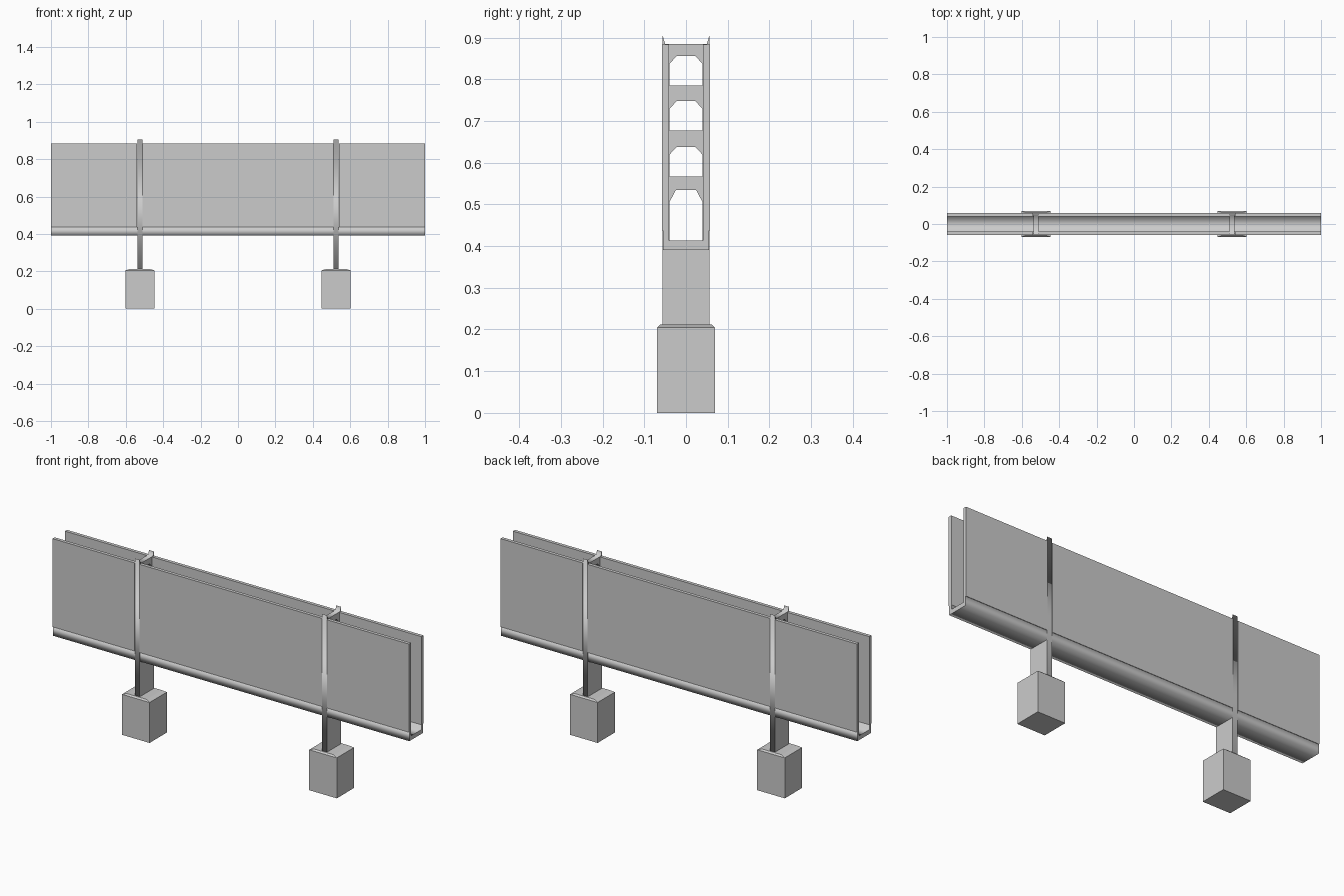
import bpy, bmesh, math

if "Cube" in bpy.data.objects:
    bpy.data.objects.remove(bpy.data.objects["Cube"])

POST_X = 0.525
POST_HALF = 0.0135
PANEL_IN, PANEL_OUT = 0.041, 0.058


def box(name, x0, x1, y0, y1, z0, z1):
    bm = bmesh.new()
    bmesh.ops.create_cube(bm, size=1)
    for v in bm.verts:
        v.co.x = x1 if v.co.x > 0 else x0
        v.co.y = y1 if v.co.y > 0 else y0
        v.co.z = z1 if v.co.z > 0 else z0
    return finish(name, bm)


def finish(name, bm):
    bmesh.ops.recalc_face_normals(bm, faces=bm.faces)
    me = bpy.data.meshes.new(name)
    bm.to_mesh(me)
    bm.free()
    ob = bpy.data.objects.new(name, me)
    bpy.context.collection.objects.link(ob)
    return ob


def extrude_yz(name, loops, x, half):
    """Flat YZ outline (first loop) with holes (other loops), thickened along x."""
    cu = bpy.data.curves.new(name, 'CURVE')
    cu.dimensions = '2D'
    cu.fill_mode = 'BOTH'
    cu.extrude = half
    for pts in loops:
        sp = cu.splines.new('POLY')
        sp.points.add(len(pts) - 1)
        for p, (y, z) in zip(sp.points, pts):
            p.co = (y, z, 0, 1)
        sp.use_cyclic_u = True
    ob = bpy.data.objects.new(name, cu)
    bpy.context.collection.objects.link(ob)
    ob.location.x = x
    ob.rotation_euler = (math.pi / 2, 0, math.pi / 2)
    bpy.ops.object.select_all(action='DESELECT')
    bpy.context.view_layer.objects.active = ob
    ob.select_set(True)
    bpy.ops.object.convert(target='MESH')
    return bpy.context.object


def window(z0, shoulder, z1, top):
    return [(-0.04, z0), (0.04, z0), (0.04, shoulder), (top, z1),
            (-top, z1), (-0.04, shoulder)]


# Posts: ladder-like plates with chamfered openings and pointed top corners
w = 0.0565
outline = [(-w, 0.20), (w, 0.20), (w, 0.906), (0.05, 0.885),
           (-0.05, 0.885), (-w, 0.906)]
holes = [window(0.413, 0.505, 0.535, 0.024)]
holes += [window(z, z + 0.052, z + 0.071, 0.022) for z in (0.567, 0.677, 0.785)]

for side, sx in (("left", -1), ("right", 1)):
    x = sx * POST_X
    extrude_yz("post_" + side, [outline] + holes, x, POST_HALF)
    # Footing block with a slightly sloped top
    foot = box("footing_" + side, x - 0.0775, x + 0.0775, -0.069, 0.069, 0, 0.205)
    bm = bmesh.new()
    bm.from_mesh(foot.data)
    top = max(bm.faces, key=lambda f: f.calc_center_median().z)
    bmesh.ops.inset_individual(bm, faces=[top], thickness=0.011)
    for v in top.verts:
        v.co.z = 0.212
        v.co.x = x + (0.055 if v.co.x > x else -0.055)
    bm.to_mesh(foot.data)
    bm.free()

# Bottom U-channel
c = 0.0555
extrude_yz("bottom_channel", [[(-c, 0.391), (c, 0.391), (c, 0.437), (0.041, 0.437),
                               (0.041, 0.413), (-0.041, 0.413), (-0.041, 0.437),
                               (-c, 0.437)]], 0, 1.0)

# Front and back panels, split at the posts
g = POST_HALF + 0.001
spans = [("left", -1, -POST_X - g), ("middle", -POST_X + g, POST_X - g),
         ("right", POST_X + g, 1)]
for face, sy in (("front", -1), ("back", 1)):
    ys = sorted((sy * PANEL_IN, sy * PANEL_OUT))
    for part, x0, x1 in spans:
        box(f"{face}_panel_{part}", x0, x1, ys[0], ys[1], 0.437, 0.884)
